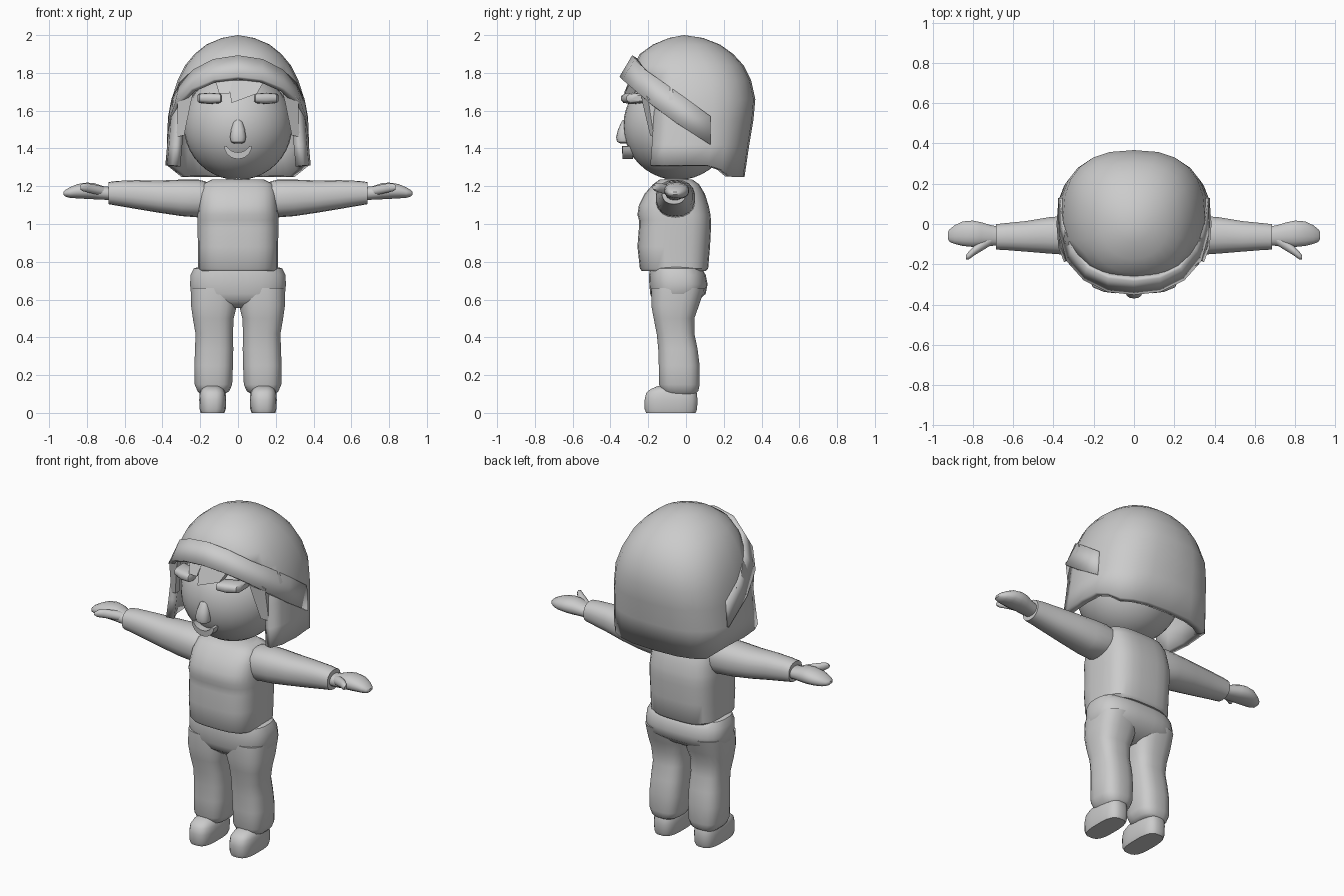
import bpy, bmesh, math
from mathutils import Vector

grey = bpy.data.materials.new("plain_grey")
grey.diffuse_color = (0.6, 0.6, 0.6, 1)


def finish(name, bm, angle=40):
    bmesh.ops.recalc_face_normals(bm, faces=bm.faces)
    me = bpy.data.meshes.new(name)
    bm.to_mesh(me)
    bm.free()
    ob = bpy.data.objects.new(name, me)
    bpy.context.collection.objects.link(ob)
    me.materials.append(grey)
    bpy.context.view_layer.objects.active = ob
    for o in bpy.context.selected_objects:
        o.select_set(False)
    ob.select_set(True)
    bpy.ops.object.shade_smooth_by_angle(angle=math.radians(angle))
    return ob


def curve(a, p):
    """One superellipse coordinate pair, p = 2 is a plain ellipse."""
    c, s = math.cos(a), math.sin(a)
    return math.copysign(abs(c) ** (2 / p), c), math.copysign(abs(s) ** (2 / p), s)


def loft(name, rings, n=20, p=2.6, axis="z", side=1, angle=40):
    """Rings are (position, low u, high u, low v, high v)."""
    bm = bmesh.new()
    rows = []
    for t, u0, u1, v0, v1 in rings:
        row = []
        for i in range(n):
            c, s = curve(2 * math.pi * (i + 0.5) / n, p)
            u = (u0 + u1) / 2 + (u1 - u0) / 2 * c
            v = (v0 + v1) / 2 + (v1 - v0) / 2 * s
            co = (u * side, v, t) if axis == "z" else (t * side, u, v)
            row.append(bm.verts.new(co))
        rows.append(row)
    for a, b in zip(rows, rows[1:]):
        for i in range(n):
            k = (i + 1) % n
            bm.faces.new((a[i], a[k], b[k], b[i]))
    bm.faces.new(rows[0])
    bm.faces.new(rows[-1])
    return finish(name, bm, angle)


def ball(name, loc, size, u=20, v=12):
    bm = bmesh.new()
    bmesh.ops.create_uvsphere(bm, u_segments=u, v_segments=v, radius=1)
    for w in bm.verts:
        w.co = Vector([a * b for a, b in zip(w.co, size)]) + Vector(loc)
    return finish(name, bm)


def plate(name, pts, depth):
    """Flat outline in x, y, z thickened backward along y."""
    bm = bmesh.new()
    front = [bm.verts.new(p) for p in pts]
    back = [bm.verts.new((p[0], p[1] + depth, p[2])) for p in pts]
    bm.faces.new(front)
    bm.faces.new(back[::-1])
    for i in range(len(pts)):
        k = (i + 1) % len(pts)
        bm.faces.new((front[i], front[k], back[k], back[i]))
    return finish(name, bm, 20)


# Head and neck
ball("head", (0, -0.045, 1.52), (0.287, 0.287, 0.287), 32, 20)
loft("neck", [(1.18, -.07, .07, -.12, .02), (1.28, -.055, .055, -.11, .01)], p=2)

# Shirt body with chest bulge
loft("shirt_body", [
    (.75, -.20, .20, -.235, .105), (.765, -.213, .213, -.245, .118),
    (.88, -.213, .213, -.258, .128), (.98, -.215, .215, -.25, .133),
    (1.02, -.215, .215, -.25, .133), (1.05, -.215, .215, -.258, .13),
    (1.10, -.21, .21, -.25, .12), (1.16, -.205, .205, -.22, .10),
    (1.21, -.19, .19, -.175, .07), (1.235, -.14, .14, -.14, .035)], n=28, p=3.2)

# Trouser hips
loft("trouser_hips", [
    (.555, -.12, .12, -.13, .0), (.59, -.22, .22, -.175, .06),
    (.63, -.25, .25, -.19, .105), (.68, -.255, .255, -.195, .115),
    (.73, -.252, .252, -.197, .105), (.765, -.235, .235, -.19, .085),
    (.775, -.2, .2, -.16, .06)], n=28, p=2.8)

for side, tag in ((1, "left"), (-1, "right")):
    # Legs and shoes
    loft(tag + "_trouser_leg", [
        (.10, .07, .20, -.11, .05), (.115, .045, .215, -.13, .066),
        (.15, .03, .23, -.143, .073), (.25, .026, .232, -.145, .073),
        (.34, .024, .228, -.148, .062), (.42, .026, .226, -.156, .045),
        (.50, .022, .24, -.172, .045), (.57, .005, .25, -.185, .07),
        (.66, .0, .25, -.185, .10)], n=20, p=2.8, side=side)
    loft(tag + "_shoe", [
        (0, .072, .198, -.212, .052), (.02, .064, .204, -.22, .06),
        (.07, .062, .206, -.22, .062), (.105, .065, .203, -.212, .058),
        (.125, .075, .195, -.19, .05), (.142, .095, .175, -.15, .03)],
        n=20, p=3, side=side)
    # Sleeve, hand and thumb
    loft(tag + "_sleeve", [
        (.14, -.11, .0, 1.09, 1.20), (.17, -.155, .045, 1.05, 1.225),
        (.21, -.16, .05, 1.035, 1.235), (.30, -.157, .045, 1.042, 1.235),
        (.42, -.148, .035, 1.06, 1.23), (.54, -.138, .015, 1.08, 1.232),
        (.64, -.13, .005, 1.097, 1.228), (.685, -.128, .0, 1.105, 1.222),
        (.686, -.105, -.02, 1.125, 1.2)], n=18, p=2.3, axis="x", side=side)
    loft(tag + "_hand", [
        (.66, -.105, -.015, 1.125, 1.195), (.71, -.11, -.005, 1.128, 1.2),
        (.76, -.112, .01, 1.13, 1.217), (.80, -.115, .018, 1.132, 1.22),
        (.85, -.11, .014, 1.135, 1.212), (.89, -.1, -.005, 1.138, 1.195),
        (.915, -.09, -.025, 1.145, 1.18), (.925, -.075, -.04, 1.155, 1.17)],
        n=16, p=2.2, axis="x", side=side)
    loft(tag + "_thumb", [
        (.70, -.10, -.04, 1.145, 1.195), (.745, -.128, -.07, 1.155, 1.207),
        (.79, -.155, -.105, 1.165, 1.215), (.82, -.176, -.135, 1.172, 1.216),
        (.835, -.178, -.155, 1.182, 1.205)], n=12, p=2, axis="x", side=side)
    # Eye and temple strand
    loft(tag + "_eye", [
        (.085, -.325, -.27, 1.65, 1.68), (.093, -.345, -.25, 1.64, 1.69),
        (.15, -.338, -.23, 1.635, 1.695), (.205, -.315, -.2, 1.64, 1.69),
        (.215, -.29, -.2, 1.65, 1.68)], n=14, p=2.8, axis="x", side=side)
    plate(tag + "_temple_strand", [
        (.22 * side, -.25, 1.76), (.32 * side, -.2, 1.66),
        (.325 * side, -.17, 1.46), (.285 * side, -.19, 1.47),
        (.25 * side, -.23, 1.64)], .04)

# Nose
loft("nose", [
    (1.425, -.02, .02, -.345, -.30), (1.435, -.038, .038, -.365, -.29),
    (1.46, -.043, .043, -.37, -.29), (1.50, -.037, .037, -.36, -.29),
    (1.54, -.025, .025, -.342, -.29), (1.55, -.012, .012, -.335, -.30)], n=14, p=2.4)

# Smile: arc band following the face
bm = bmesh.new()
rows = []
for i in range(13):
    a = math.radians(195 + 150 * i / 12)
    w = 0.013 * math.sin(math.pi * (i + 1) / 14) + 0.003
    row = []
    for r, y in ((.062 - w, -.29), (.062 - w, -.338), (.062 + w, -.335), (.062 + w, -.28)):
        row.append(bm.verts.new((1.12 * r * math.cos(a), y, 1.43 + 1.1 * r * math.sin(a))))
    rows.append(row)
for a, b in zip(rows, rows[1:]):
    for k in range(4):
        m = (k + 1) % 4
        bm.faces.new((a[k], a[m], b[m], b[k]))
bm.faces.new(rows[0])
bm.faces.new(rows[-1])
finish("smile", bm)

# Fringe locks above the eyes
plate("fringe_lock", [(-.05, -.30, 1.76), (-.035, -.335, 1.64), (.10, -.325, 1.69),
                      (.14, -.29, 1.76)], .05)
plate("fringe_tip", [(-.12, -.29, 1.76), (-.10, -.325, 1.69), (-.045, -.33, 1.69),
                     (-.03, -.30, 1.76)], .05)

# Hair: squarish dome with the face opening removed
profile = [(1.31, .385, -.31, .31), (1.42, .375, -.31, .335), (1.55, .365, -.31, .357),
           (1.66, .352, -.31, .367), (1.76, .32, -.295, .345), (1.84, .28, -.275, .305),
           (1.90, .23, -.245, .25), (1.95, .168, -.175, .18), (1.985, .085, -.09, .09)]
n = 24
bm = bmesh.new()
rows = []
for j, (z, hx, y0, y1) in enumerate(profile):
    row = []
    for i in range(n):
        c, s = curve(2 * math.pi * i / n, 2.8 - 0.1 * j)
        y = (y0 + y1) / 2 + (y1 - y0) / 2 * s
        low = -.06 * max(0, min(1, (y - .17) / .05)) if j == 0 else 0
        row.append(bm.verts.new((hx * c, y, z + low)))
    rows.append(row)
for j in range(len(rows) - 1):
    for i in range(n):
        k = (i + 1) % n
        quad = (rows[j][i], rows[j][k], rows[j + 1][k], rows[j + 1][i])
        mid = sum((v.co for v in quad), Vector()) / 4
        if not (mid.z < 1.73 and mid.y < -.19):
            bm.faces.new(quad)
top = bm.verts.new((0, -.01, 2.0))
for i in range(n):
    bm.faces.new((rows[-1][i], rows[-1][(i + 1) % n], top))
bmesh.ops.delete(bm, geom=[v for v in bm.verts if not v.link_faces], context="VERTS")
hair = finish("hair", bm)
mod = hair.modifiers.new("thickness", "SOLIDIFY")
mod.thickness = 0.045
mod.offset = -1

# Tilted headband wrapping the front and sides
low = [(0, -.352, 1.78), (.13, -.338, 1.765), (.25, -.28, 1.715), (.335, -.185, 1.635),
       (.372, -.05, 1.535), (.377, .13, 1.42)]
high = [(0, -.285, 1.893), (.13, -.27, 1.873), (.235, -.22, 1.82), (.308, -.12, 1.75),
        (.352, 0, 1.665), (.37, .13, 1.57)]


def mirrored(pts):
    return [(-x, y, z) for x, y, z in pts[:0:-1]] + pts


bm = bmesh.new()
a = [bm.verts.new(p) for p in mirrored(low)]
b = [bm.verts.new(p) for p in mirrored(high)]
for i in range(len(a) - 1):
    bm.faces.new((a[i], a[i + 1], b[i + 1], b[i]))
for f in bm.faces:
    f.normal_update()
band = finish("headband", bm)
mod = band.modifiers.new("thickness", "SOLIDIFY")
mod.thickness = 0.03
centre = band.data.polygons[5]
mod.offset = -1 if centre.normal.y < 0 else 1
